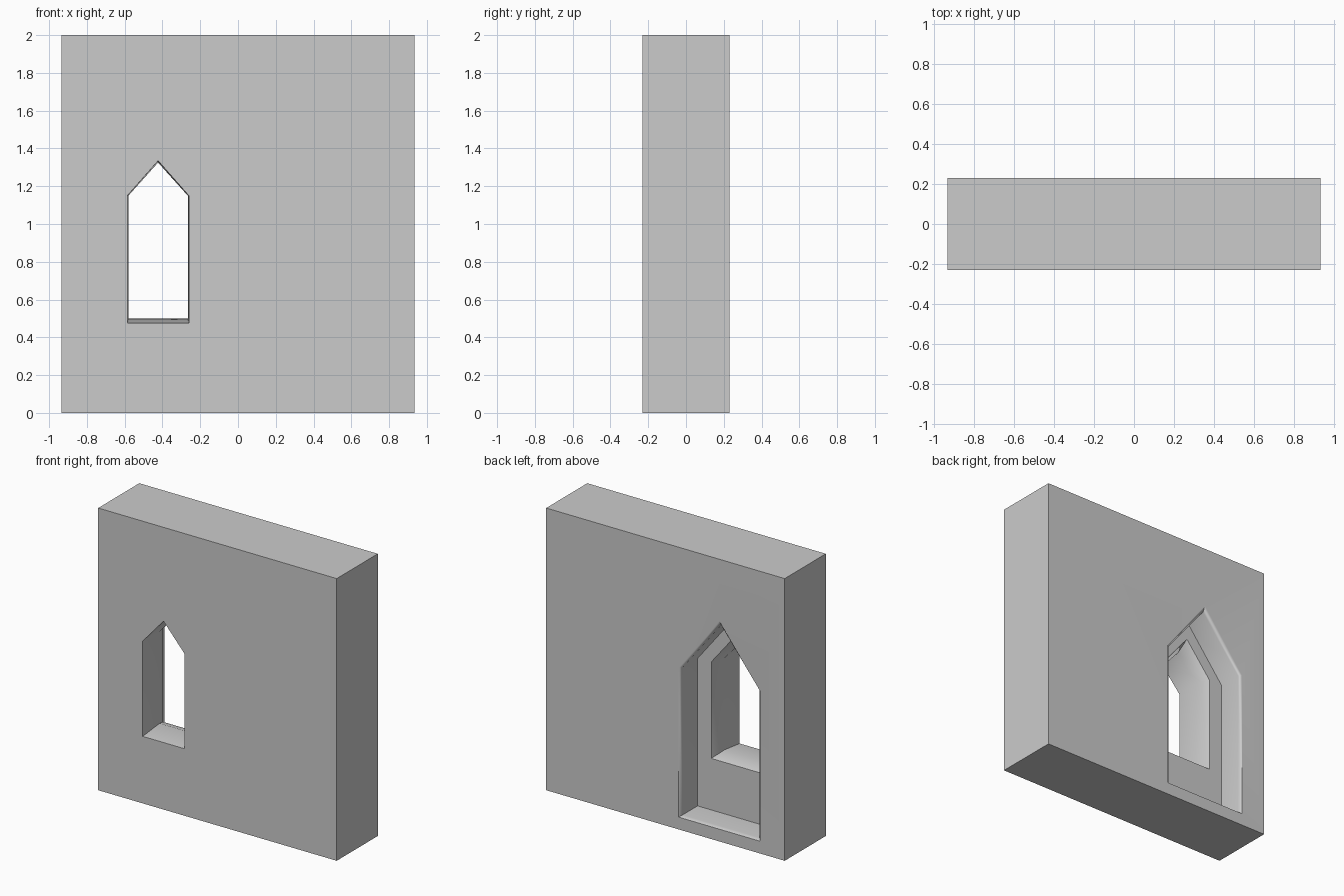
import bpy
import bmesh
import math

cube = bpy.data.objects.get("Cube")
if cube:
    bpy.data.objects.remove(cube, do_unlink=True)

HALF_W, HALF_D, HEIGHT = 0.935, 0.23, 2.0
WINDOW_X = -0.423

# Plain stone colour
stone = bpy.data.materials.new("grey_stone")
stone.use_nodes = True
colour = (0.6, 0.6, 0.6, 1)
stone.diffuse_color = colour
stone.node_tree.nodes["Principled BSDF"].inputs["Base Color"].default_value = colour


def pointed(y, half, bottom, shoulder, apex):
    """Pointed window outline at depth y."""
    l, r = WINDOW_X - half, WINDOW_X + half
    return [(l, y, bottom), (r, y, bottom), (r, y, shoulder),
            (WINDOW_X, y, apex), (l, y, shoulder)]


def wall_edge(y):
    """Wall outline with a top point above the window apex."""
    return [(-HALF_W, y, 0), (HALF_W, y, 0), (HALF_W, y, HEIGHT),
            (WINDOW_X, y, HEIGHT), (-HALF_W, y, HEIGHT)]


# Rings from the front, through the window, out of the back recess
recess_y = HALF_D - 0.187
rings = [
    wall_edge(-HALF_D),
    pointed(-HALF_D, 0.163, 0.475, 1.15, 1.335),        # front opening
    pointed(-0.05, 0.157, 0.50, 1.15, 1.325),           # throat
    pointed(recess_y, 0.194, 0.465, 1.15, 1.39),        # inner splay
    pointed(recess_y, 0.302, 0.10, 1.145, 1.525),       # recess floor
    pointed(HALF_D - 0.02, 0.302, 0.10, 1.145, 1.525),  # recess jamb
    pointed(HALF_D, 0.32, 0.087, 1.15, 1.563),          # softened rim
    wall_edge(HALF_D),
]

# Loft the rings into one closed wall
bm = bmesh.new()
loops = [[bm.verts.new(p) for p in ring] for ring in rings]
for a, b in zip(loops, loops[1:] + loops[:1]):
    for i in range(len(a)):
        j = (i + 1) % len(a)
        bm.faces.new((a[i], a[j], b[j], b[i]))
bmesh.ops.recalc_face_normals(bm, faces=bm.faces)
mesh = bpy.data.meshes.new("window_wall")
bm.to_mesh(mesh)
bm.free()
mesh.materials.append(stone)

wall = bpy.data.objects.new("window_wall", mesh)
bpy.context.collection.objects.link(wall)
bpy.context.view_layer.objects.active = wall
wall.select_set(True)

# Soft splays and rim, crisp corners elsewhere
bpy.ops.object.shade_smooth_by_angle(angle=math.radians(48))
weighted = wall.modifiers.new("flat_large_faces", 'WEIGHTED_NORMAL')
weighted.keep_sharp = True
